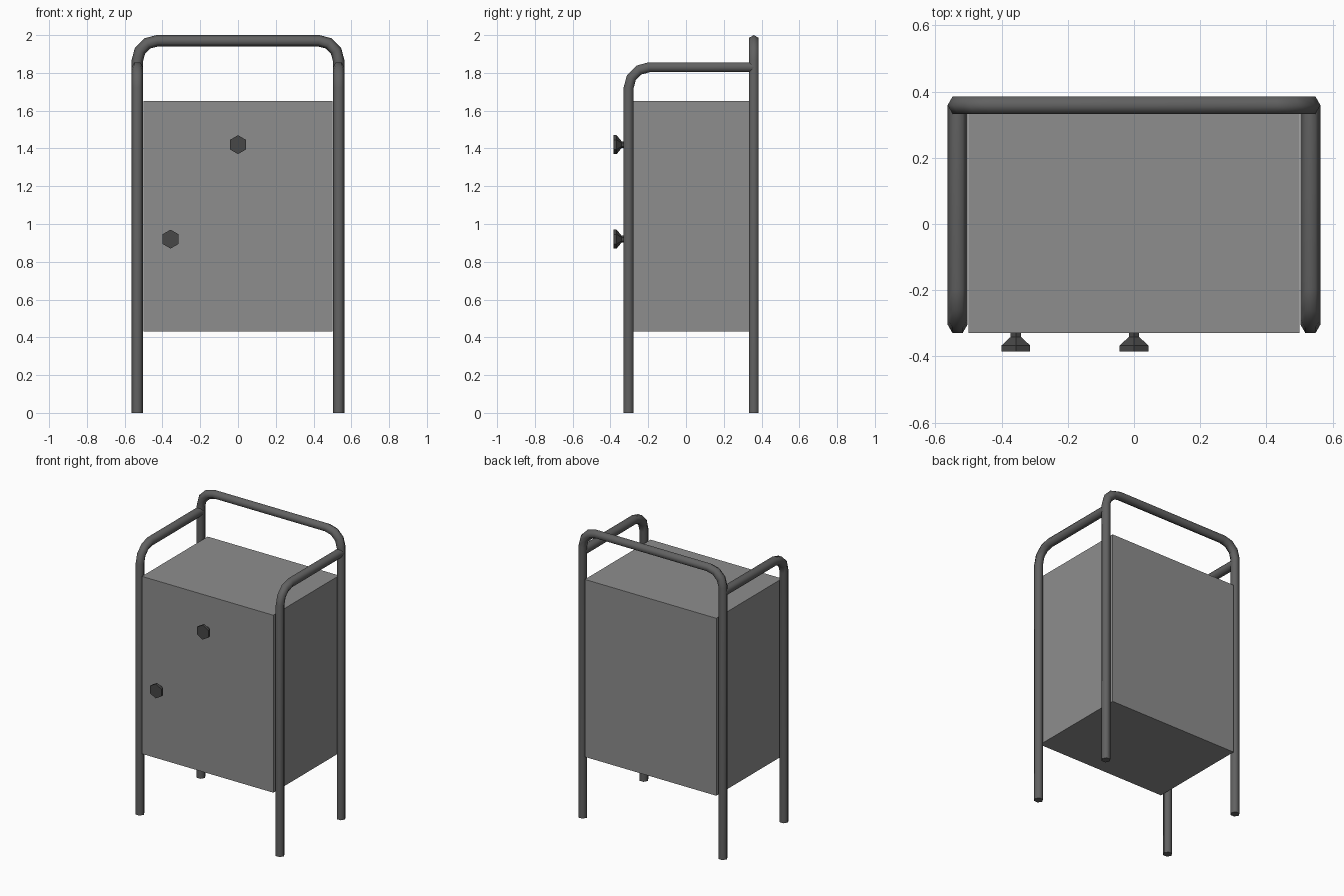
import bpy, bmesh, math
from mathutils import Vector

if "Cube" in bpy.data.objects:
    bpy.data.objects.remove(bpy.data.objects["Cube"])


def material(name, v):
    m = bpy.data.materials.new(name)
    m.diffuse_color = (v, v, v, 1)
    m.use_nodes = True
    m.node_tree.nodes["Principled BSDF"].inputs["Base Color"].default_value = m.diffuse_color
    return m


BOX = material("mid grey", 0.27)
TUBE = material("dark grey", 0.12)
KNOB = material("charcoal", 0.063)
R = 0.03                 # tube radius
FLAT = R * math.cos(math.pi / 6)
LEG_X = 0.533
FRONT_Y, BACK_Y = -0.33 + FLAT, 0.385 - FLAT


def finish(bm, name, mat):
    bmesh.ops.recalc_face_normals(bm, faces=bm.faces)
    me = bpy.data.meshes.new(name)
    bm.to_mesh(me)
    bm.free()
    me.materials.append(mat)
    ob = bpy.data.objects.new(name, me)
    bpy.context.collection.objects.link(ob)
    return ob


def rounded(points, rad, seg=3):
    """Polyline with its inner corners (right angles) rounded."""
    pts = [Vector(p) for p in points]
    out = [pts[0]]
    for a, b, c in zip(pts, pts[1:], pts[2:]):
        u, v = (a - b).normalized(), (c - b).normalized()
        for i in range(seg + 1):
            t = i / seg * math.pi / 2
            out.append(b + u * rad * (1 - math.sin(t)) + v * rad * (1 - math.cos(t)))
    return out + [pts[-1]]


def tube(name, path, normal):
    """Six-sided tube along a planar path; section has vertices along x when upright."""
    bm = bmesh.new()
    n = Vector(normal)
    start = 0 if abs(n.y) > 0.5 else math.pi / 2
    rings = []
    for i, p in enumerate(path):
        d1 = (path[i] - path[i - 1]).normalized() if i else None
        d2 = (path[i + 1] - path[i]).normalized() if i < len(path) - 1 else None
        d1, d2 = d1 or d2, d2 or d1
        t = (d1 + d2).normalized()
        side = t.cross(n) / t.dot(d1)      # mitred in-plane direction
        rings.append([bm.verts.new(p + side * R * math.cos(start + k * math.pi / 3)
                                   + n * R * math.sin(start + k * math.pi / 3))
                      for k in range(6)])
    for a, b in zip(rings, rings[1:]):
        for k in range(6):
            bm.faces.new((a[k], a[k - 1], b[k - 1], b[k])).smooth = True
    for r in (rings[0], rings[-1]):
        for e in bm.faces.new(r).edges:
            e.smooth = False
    return finish(bm, name, TUBE)


# Cabinet body
bm = bmesh.new()
bmesh.ops.create_cube(bm, size=1)
for v in bm.verts:
    v.co = (v.co.x, v.co.y * 0.715 + 0.0275, v.co.z * 1.22 + 1.04)
finish(bm, "cabinet_body", BOX)

# Back legs joined by the top rail
tube("back_frame", rounded([(-LEG_X, BACK_Y, 0), (-LEG_X, BACK_Y, 2 - R),
                            (LEG_X, BACK_Y, 2 - R), (LEG_X, BACK_Y, 0)], 0.105), (0, 1, 0))

# Front legs bending back into the side rails
for side, s in (("left", -1), ("right", 1)):
    tube("front_leg_" + side, rounded([(s * LEG_X, FRONT_Y, 0), (s * LEG_X, FRONT_Y, 1.83),
                                       (s * LEG_X, BACK_Y, 1.83)], 0.11), (1, 0, 0))

# Hexagonal knobs, turned profile of (y, radius)
profile = [(-0.325, 0.018), (-0.341, 0.018), (-0.367, 0.05), (-0.385, 0.05)]
for name, x, z in (("drawer_knob", 0, 1.42), ("door_knob", -0.357, 0.92)):
    bm = bmesh.new()
    rings = [[bm.verts.new((x + r * math.sin(k * math.pi / 3), y,
                            z + r * math.cos(k * math.pi / 3))) for k in range(6)]
             for y, r in profile]
    for a, b in zip(rings, rings[1:]):
        for k in range(6):
            bm.faces.new((a[k], a[k - 1], b[k - 1], b[k]))
    bm.faces.new(rings[0])
    bm.faces.new(rings[-1])
    finish(bm, name, KNOB)
